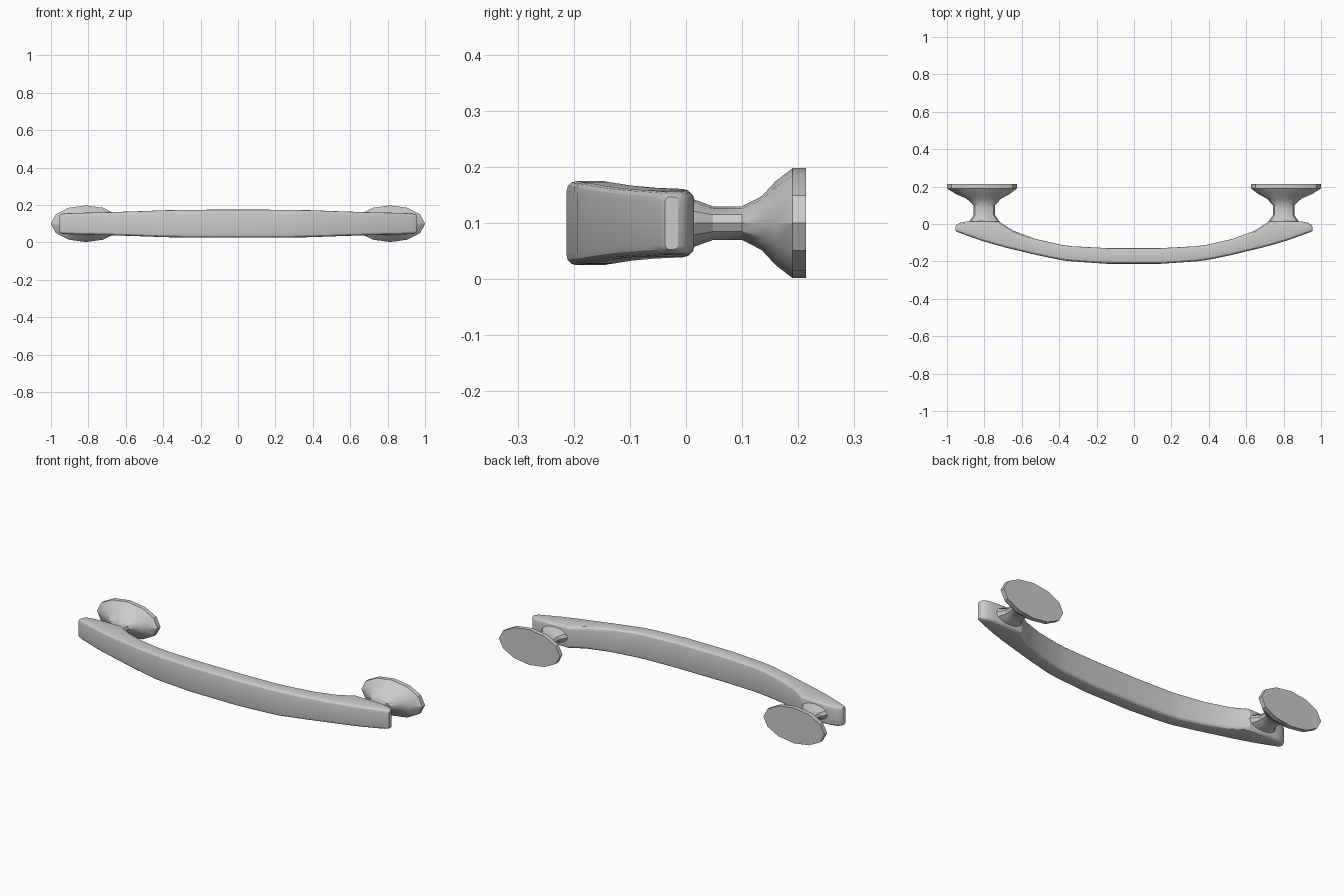
import bpy, bmesh
from math import cos, sin, pi

if "Cube" in bpy.data.objects:
    bpy.data.objects.remove(bpy.data.objects["Cube"])

ZC = 0.1  # height of the handle's centre line


def loft(name, rings):
    """Skin a list of equal-length closed rings and cap both ends."""
    bm = bmesh.new()
    vs = [[bm.verts.new(p) for p in ring] for ring in rings]
    n = len(vs[0])
    for a, b in zip(vs, vs[1:]):
        for i in range(n):
            j = (i + 1) % n
            bm.faces.new((a[i], a[j], b[j], b[i]))
    bm.faces.new(vs[0])
    bm.faces.new(vs[-1])
    bmesh.ops.recalc_face_normals(bm, faces=bm.faces)
    me = bpy.data.meshes.new(name)
    bm.to_mesh(me)
    bm.free()
    ob = bpy.data.objects.new(name, me)
    bpy.context.collection.objects.link(ob)
    bpy.ops.object.select_all(action='DESELECT')
    ob.select_set(True)
    bpy.context.view_layer.objects.active = ob
    bpy.ops.object.shade_smooth_by_angle(angle=0.5)
    return ob


def section(x, front, back, half, r):
    """Rounded rectangle in the YZ plane."""
    ring = []
    corners = [(back - r, half - r, 0), (front + r, half - r, 1),
               (front + r, r - half, 2), (back - r, r - half, 3)]
    for cy, cz, q in corners:
        for k in range(4):
            a = (q + k / 3) * pi / 2
            ring.append((x, cy + r * cos(a), ZC + cz + r * sin(a)))
    return ring


# Bowed grip: x, front y, back y, half height, corner radius
half_bar = [
    (0.14, -0.213, -0.129, 0.075, 0.018),
    (0.33, -0.200, -0.119, 0.073, 0.018),
    (0.39, -0.193, -0.111, 0.072, 0.018),
    (0.525, -0.165, -0.080, 0.067, 0.018),
    (0.645, -0.136, -0.036, 0.063, 0.018),
    (0.72, -0.117, 0.012, 0.061, 0.018),
    (0.81, -0.091, 0.015, 0.059, 0.018),
    (0.89, -0.063, 0.014, 0.057, 0.018),
    (0.93, -0.048, 0.007, 0.055, 0.016),
    (0.948, -0.041, -0.004, 0.051, 0.012),
    (0.954, -0.037, -0.014, 0.047, 0.008),
]
bar = [(-s[0],) + s[1:] for s in reversed(half_bar)] + half_bar
loft("grip_bar", [section(*s) for s in bar])

# Oval flared posts with wall plates: y, vertical radius, centre x
post = [
    (-0.03, 0.043, 0.80), (0.015, 0.042, 0.80), (0.048, 0.030, 0.80),
    (0.10, 0.030, 0.80), (0.135, 0.048, 0.803), (0.16, 0.075, 0.808),
    (0.19, 0.098, 0.813), (0.214, 0.098, 0.813),
]
for side, label in ((-1, "left"), (1, "right")):
    loft(label + "_mounting_post", [
        [(side * (cx + 1.91 * r * cos(k * pi / 6)), y, ZC + r * sin(k * pi / 6))
         for k in range(12)]
        for y, r, cx in post])
